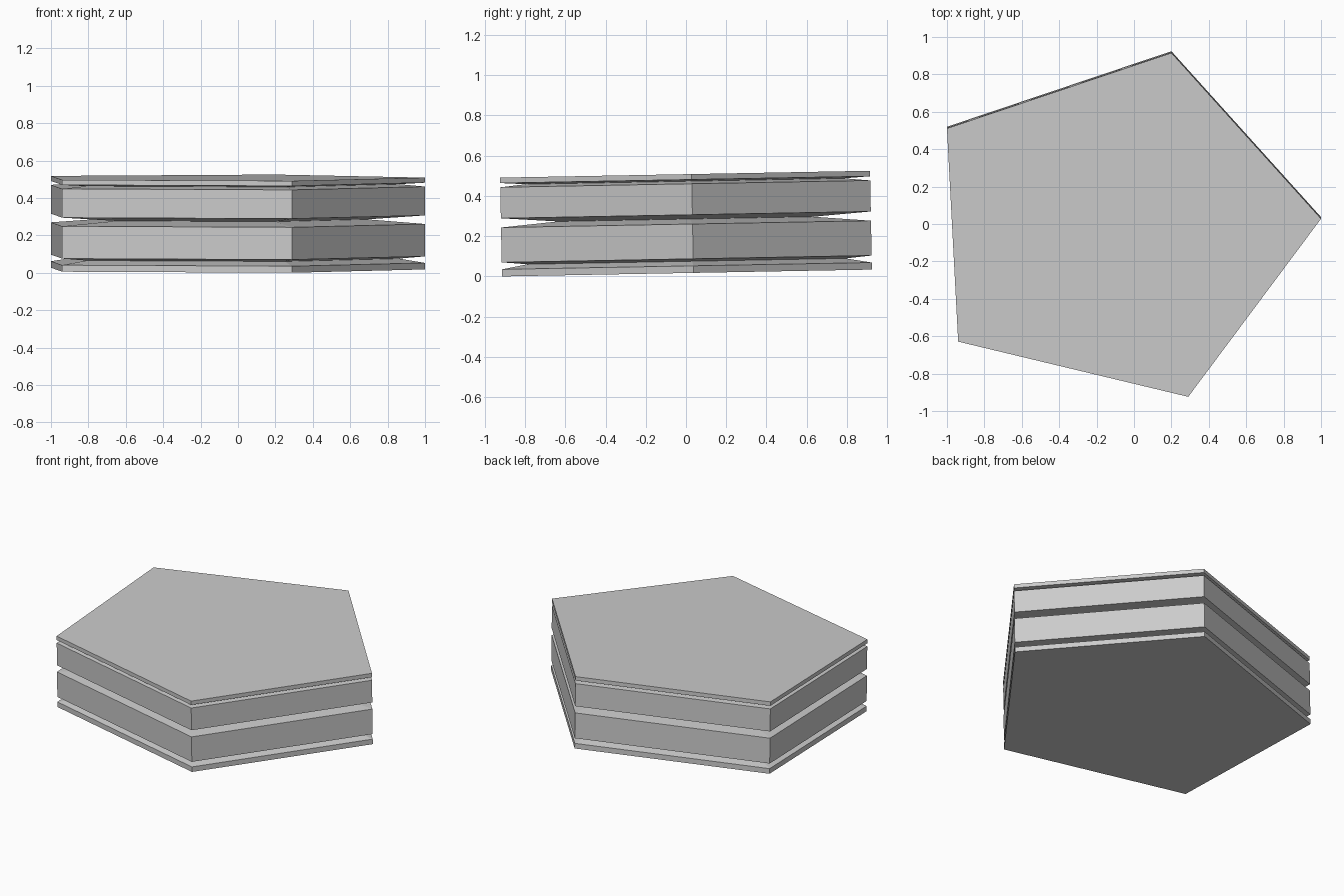
import bpy, bmesh
from mathutils import Matrix

if "Cube" in bpy.data.objects:
    bpy.data.objects.remove(bpy.data.objects["Cube"])

# Slightly irregular five-sided outline
outline = [(1.0, 0.04), (0.2, 0.927), (-1.0, 0.523), (-0.94, -0.617), (0.29, -0.912)]

# Side profile: (outline scale, height), with V grooves between the plates
profile = [(1, 0), (1, 0.035), (0.86, 0.058), (1, 0.07), (1, 0.243),
           (0.69, 0.268), (1, 0.289), (1, 0.443), (0.86, 0.456), (1, 0.464), (1, 0.491)]

bm = bmesh.new()
rings = [[bm.verts.new((x * s, y * s, z)) for x, y in outline] for s, z in profile]
n = len(outline)

# Walls and end caps
for low, high in zip(rings, rings[1:]):
    for i in range(n):
        j = (i + 1) % n
        bm.faces.new((low[i], low[j], high[j], high[i]))
bm.faces.new(rings[0][::-1])
bm.faces.new(rings[-1])

# Lean the stack slightly, then set it on the ground
bm.transform(Matrix.Rotation(0.0185, 4, 'X'))
bm.transform(Matrix.Translation((0, 0, -min(v.co.z for v in bm.verts))))
ys = [v.co.y for v in bm.verts]
bm.transform(Matrix.Translation((0, -(min(ys) + max(ys)) / 2, 0)))

mesh = bpy.data.meshes.new("grooved_pentagon_block")
bm.to_mesh(mesh)
bm.free()
block = bpy.data.objects.new("grooved_pentagon_block", mesh)
bpy.context.collection.objects.link(block)
